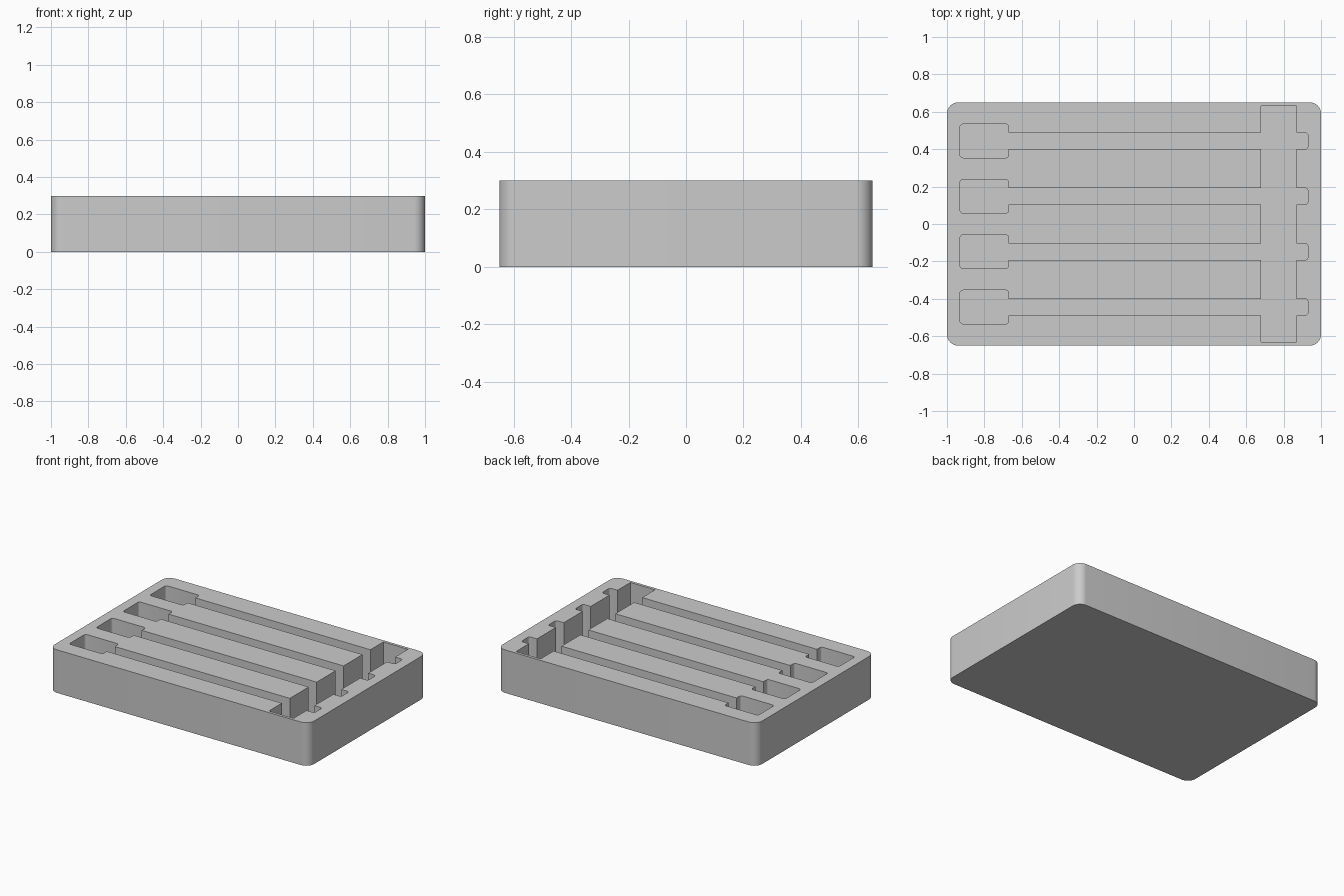
import bpy, bmesh, math

if "Cube" in bpy.data.objects:
    bpy.data.objects.remove(bpy.data.objects["Cube"])

TOP, FLOOR = 0.30, 0.08

grey = bpy.data.materials.new("plain grey")
grey.diffuse_color = (0.6, 0.6, 0.6, 1)
grey.use_nodes = True
grey.node_tree.nodes["Principled BSDF"].inputs["Base Color"].default_value = grey.diffuse_color


def arc(cx, cy, r, start, n):
    """Quarter circle, counter-clockwise from the start angle in degrees."""
    return [(cx + r * math.cos(math.radians(start + 90 * i / n)),
             cy + r * math.sin(math.radians(start + 90 * i / n))) for i in range(n + 1)]


def prism(name, outline, z0, z1):
    bm = bmesh.new()
    face = bm.faces.new([bm.verts.new((x, y, z0)) for x, y in outline])
    ext = bmesh.ops.extrude_face_region(bm, geom=[face])
    for v in ext["geom"]:
        if isinstance(v, bmesh.types.BMVert):
            v.co.z = z1
    bmesh.ops.recalc_face_normals(bm, faces=bm.faces[:])
    mesh = bpy.data.meshes.new(name)
    bm.to_mesh(mesh)
    bm.free()
    mesh.materials.append(grey)
    ob = bpy.data.objects.new(name, mesh)
    bpy.context.collection.objects.link(ob)
    return ob


# Rounded block
R = 0.06
tray = prism("tray_block",
             arc(1 - R, 0.65 - R, R, 0, 8) + arc(-1 + R, 0.65 - R, R, 90, 8)
             + arc(-1 + R, -0.65 + R, R, 180, 8) + arc(1 - R, -0.65 + R, R, 270, 8), 0, TOP)

cutters = []
# Four tool pockets: wide head on the left, narrow shaft to the right
r, hw, sw = 0.016, 0.09, 0.044
for i in range(4):
    y = -0.444 + 0.296 * i
    outline = (arc(0.93 - r, y + sw - r, r, 0, 4) + [(-0.67, y + sw)]
               + arc(-0.67 - r, y + hw - r, r, 0, 4) + arc(-0.93 + r, y + hw - r, r, 90, 4)
               + arc(-0.93 + r, y - hw + r, r, 180, 4) + arc(-0.67 - r, y - hw + r, r, 270, 4)
               + [(-0.67, y - sw)] + arc(0.93 - r, y - sw + r, r, 270, 4))
    cutters.append(prism("pocket_cutter", outline, FLOOR, 0.5))

# Finger trench crossing all shafts
cutters.append(prism("trench_cutter",
                     [(0.68, -0.63), (0.87, -0.63), (0.87, 0.63), (0.68, 0.63)], FLOOR, 0.5))

# Cut and tidy
bpy.context.view_layer.objects.active = tray
for c in cutters:
    c.hide_render = True
    mod = tray.modifiers.new("cut", 'BOOLEAN')
    mod.operation, mod.solver, mod.object = 'DIFFERENCE', 'EXACT', c
    bpy.ops.object.modifier_apply(modifier=mod.name)
    bpy.data.objects.remove(c)

bpy.ops.object.select_all(action='DESELECT')
tray.select_set(True)
bpy.ops.object.shade_smooth_by_angle(angle=math.radians(30))
